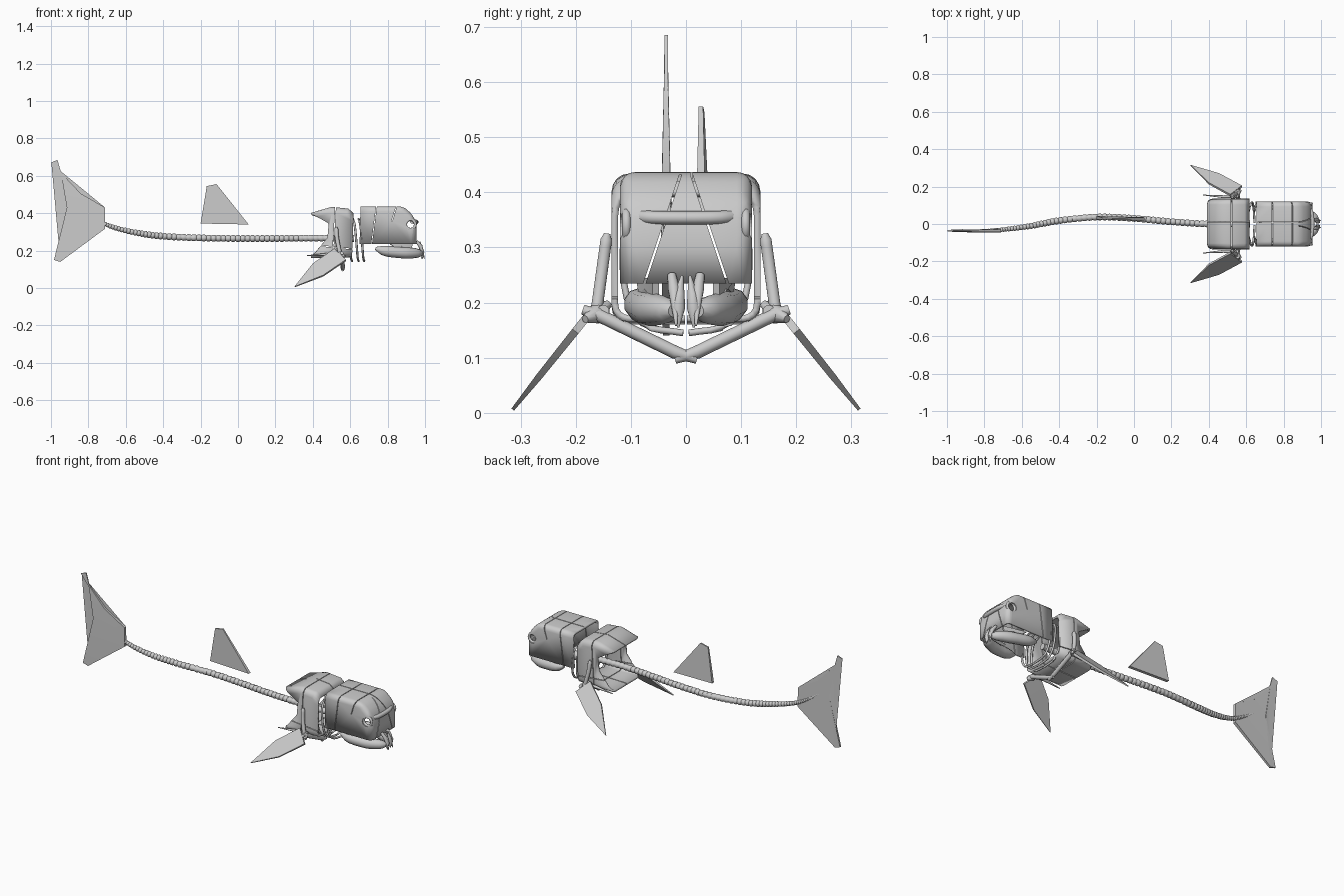
import bpy, bmesh, math
from mathutils import Vector, Matrix

if "Cube" in bpy.data.objects:
    bpy.data.objects.remove(bpy.data.objects["Cube"])


def finish(name, bm, smooth=35):
    bmesh.ops.recalc_face_normals(bm, faces=bm.faces)
    me = bpy.data.meshes.new(name)
    bm.to_mesh(me)
    bm.free()
    ob = bpy.data.objects.new(name, me)
    bpy.context.collection.objects.link(ob)
    bpy.ops.object.select_all(action='DESELECT')
    ob.select_set(True)
    bpy.context.view_layer.objects.active = ob
    bpy.ops.object.shade_smooth_by_angle(angle=math.radians(smooth))
    return ob


def tube(name, pts, radii, sides=10):
    """Loft of rings along a path, capped at both ends."""
    bm, rings = bmesh.new(), []
    pts = [Vector(p) for p in pts]
    for i, p in enumerate(pts):
        t = (pts[min(i + 1, len(pts) - 1)] - pts[max(i - 1, 0)]).normalized()
        ref = Vector((0, 1, 0)) if abs(t.y) < 0.8 else Vector((1, 0, 0))
        u = t.cross(ref).normalized()
        v = t.cross(u)
        rings.append([bm.verts.new(p + radii[i] * (u * math.cos(a) + v * math.sin(a)))
                      for a in (2 * math.pi * k / sides for k in range(sides))])
    for a, b in zip(rings, rings[1:]):
        for k in range(sides):
            bm.faces.new((a[k], a[(k + 1) % sides], b[(k + 1) % sides], b[k]))
    bm.faces.new(rings[0])
    bm.faces.new(rings[-1])
    return finish(name, bm, 60)


def spline(ctrl, n):
    """Catmull-Rom samples through control points."""
    c = [Vector(p) for p in ctrl]
    c = [2 * c[0] - c[1]] + c + [2 * c[-1] - c[-2]]
    out, m = [], len(c) - 3
    for i in range(n):
        s = i / (n - 1) * m
        k = min(int(s), m - 1)
        t = s - k
        a, b, d, e = c[k:k + 4]
        out.append(0.5 * (2 * b + (d - a) * t + (2 * a - 5 * b + 4 * d - e) * t * t
                          + (3 * b - a - 3 * d + e) * t ** 3))
    return out


def fin(name, pts, normal, thick):
    """Flat fin plate with a thickness for each corner."""
    bm, n = bmesh.new(), Vector(normal).normalized()
    a = [bm.verts.new(Vector(p) + n * h / 2) for p, h in zip(pts, thick)]
    b = [bm.verts.new(Vector(p) - n * h / 2) for p, h in zip(pts, thick)]
    bm.faces.new(a)
    bm.faces.new(b[::-1])
    for i in range(len(a)):
        j = (i + 1) % len(a)
        bm.faces.new((a[i], a[j], b[j], b[i]))
    bmesh.ops.triangulate(bm, faces=[f for f in bm.faces if len(f.verts) > 4])
    return finish(name, bm)


def shell(name, profile, half, radius, open_sides, bevel_all):
    """Side profile extruded across y, rounded, opened and thickened."""
    bm = bmesh.new()
    l = [bm.verts.new((x, -half, z)) for x, z in profile]
    r = [bm.verts.new((x, half, z)) for x, z in profile]
    bm.faces.new(l)
    bm.faces.new(r[::-1])
    removed = []
    for i in range(len(l)):
        j = (i + 1) % len(l)
        f = bm.faces.new((l[i], r[i], r[j], l[j]))
        if i in open_sides:
            removed.append(f)
    bmesh.ops.recalc_face_normals(bm, faces=bm.faces)
    bmesh.ops.delete(bm, geom=removed, context='FACES_ONLY')
    edges = [e for e in bm.edges if len(e.link_faces) == 2
             and (bevel_all or abs(e.verts[0].co.y - e.verts[1].co.y) < 1e-4)]
    bmesh.ops.bevel(bm, geom=edges, offset=radius, segments=4, profile=0.5, affect='EDGES')
    ob = finish(name, bm, 40)
    mod = ob.modifiers.new("thickness", 'SOLIDIFY')
    mod.thickness, mod.offset = 0.012, -1
    return ob


def cut(ob, cutters):
    """Subtract cutters, bake the result and drop the cutters."""
    for c in cutters:
        c.hide_render = True
        m = ob.modifiers.new("cut", 'BOOLEAN')
        m.operation, m.object, m.solver = 'DIFFERENCE', c, 'EXACT'
    dg = bpy.context.evaluated_depsgraph_get()
    me = bpy.data.meshes.new_from_object(ob.evaluated_get(dg))
    ob.modifiers.clear()
    ob.data = me
    for c in cutters:
        bpy.data.objects.remove(c)


def plank(loc, size, rot=(0, 0, 0)):
    bpy.ops.mesh.primitive_cube_add(size=1, location=loc, rotation=rot)
    bpy.context.object.scale = size
    bpy.context.view_layer.update()
    bpy.context.object.name = "seam_cutter"
    return bpy.context.object


# Head shield with plate seams and eye sockets
head = shell("head_shield", [(.65, .235), (.955, .235), (.955, .33), (.94, .385), (.885, .437), (.655, .437)],
             .12, .028, {0, 5}, True)
bpy.ops.mesh.primitive_cylinder_add(vertices=24, radius=.025, depth=.5, location=(.92, 0, .337),
                                    rotation=(math.pi / 2, 0, 0))
socket = bpy.context.object
cut(head, [socket, plank((.728, 0, .34), (.004, .5, .5), (0, .13, 0)),
           plank((.848, 0, .44), (.004, .5, .17), (0, .3, 0)),
           plank((.94, .042, .335), (.12, .004, .24), (.32, 0, 0)),
           plank((.94, -.042, .335), (.12, .004, .24), (-.32, 0, 0)),
           plank((.77, .01, .44), (.22, .004, .05))])

# Brow ridge
tube("brow_ridge", spline([(.93, -.092, .357), (.95, -.05, .354), (.951, .05, .354), (.93, .092, .357)], 12),
     [.012] * 12)

# Trunk shield with a swept dorsal plate
trunk = shell("trunk_shield", [(.39, .16), (.61, .165), (.618, .40), (.59, .425), (.50, .434), (.39, .402),
                               (.485, .345), (.478, .27)], .135, .032, {1, 5, 6, 7}, False)
cut(trunk, [plank((.515, 0, .32), (.004, .5, .5), (0, .06, 0)),
            plank((.5, .012, .43), (.4, .004, .1)), plank((.5, 0, .16), (.4, .004, .06)),
            plank((.55, 0, .215), (.3, .5, .004), (0, .1, 0))])

# Segmented backbone
N = 277
path = spline([(.62, 0, .265), (.4, 0, .267), (.2, .012, .265), (0, .03, .265), (-.2, .037, .268),
               (-.4, .018, .277), (-.55, -.01, .297), (-.68, -.028, .33), (-.77, -.034, .375), (-.85, -.036, .43)], N)
tube("backbone", path, [(1, .98, .76, .98)[i % 4] * (.018 - .012 * max(0, i / N - .6) / .4) for i in range(N)], 12)

# Tail and dorsal fins
tail = [(-.998, .672), (-.965, .685), (-.948, .625), (-.93, .60), (-.84, .505), (-.71, .43), (-.71, .318),
        (-.95, .14), (-.984, .15), (-.915, .43), (-.945, .605)]
fin("tail_fin", [(x, -.036, z) for x, z in tail], (0, 1, 0),
    [.006, .006, .006, .008, .012, .015, .018, .012, .01, .016, .008])
fin("dorsal_fin", [(-.2, .034, .345), (-.167, .029, .545), (-.115, .027, .556), (.057, .027, .34)],
    (0, 1, 0), [.018, .009, .008, .018])

for s, side in ((1, "left"), (-1, "right")):
    # Eye ring
    bpy.ops.mesh.primitive_torus_add(major_segments=24, minor_segments=8, major_radius=.026, minor_radius=.008,
                                     location=(.922, s * .108, .34), rotation=(math.pi / 2, 0, 0))
    bpy.context.object.name = side + "_eye_ring"
    bpy.ops.object.shade_smooth()
    # Shoulder bars and breast bar
    tube(side + "_shoulder_bar", spline([(.525, s * .143, .325), (.53, s * .152, .26), (.55, s * .165, .165)], 12),
         [.006] + [.011] * 10 + [.008])
    tube(side + "_breast_bar", [(.555, s * .187, .187), (.556, s * .16, .178), (.56, s * .02, .11),
                                (.56, s * -.02, .097)], [.009, .012, .012, .008])
    tube(side + "_shoulder_joint", [(.53, s * .14, .198), (.55, s * .165, .178), (.57, s * .183, .17)],
         [.007, .018, .007])
    # Side spine pointing back
    tube(side + "_side_spine", [(.56, s * .15, .185), (.48, s * .146, .18), (.37, s * .155, .174)],
         [.011, .008, .002])
    # Pectoral fin
    prof = [(.302, .006), (.40, .128), (.515, .207), (.577, .148), (.455, .065)]
    fin(side + "_pectoral_fin", [(x, s * (.175 + (.18 - z) * .8), z) for x, z in prof],
        (0, .78, s * .62), [.006, .012, .014, .014, .012])
    # Gill arches between the shields
    for x in (.60, .635, .665):
        tube(side + "_gill_arch", spline([(x - .02, s * .07, .37), (x - .01, s * .11, .33), (x, s * .11, .22),
                                         (x + .005, s * .075, .16), (x + .01, s * .005, .145)], 16), [.006] * 16, 8)
    # Lower jaw blade
    j = 12
    jaw = tube(side + "_lower_jaw", spline([(.735, s * .088, .212), (.79, s * .085, .198), (.88, s * .07, .189),
                                            (.94, s * .048, .187), (.982, s * .022, .185)], j),
               [.008, .017, .025, .029, .03, .03, .031, .03, .028, .026, .022, .012])
    # Upper biting plate
    fin(side + "_upper_tooth_plate", [(.80, s * .085, .245), (.935, s * .055, .245), (.925, s * .055, .205),
                                      (.88, s * .07, .225), (.84, s * .08, .215)], (.25, s, 0), [.012] * 5)
    # Front fangs
    tube(side + "_lower_fang", [(.985, s * .014, .155), (.983, s * .014, .19), (.978, s * .012, .215),
                                (.972, s * .007, .25)], [.002, .013, .01, .002])
    tube(side + "_upper_fang", [(.955, s * .026, .25), (.975, s * .022, .225), (.997, s * .018, .158)],
         [.008, .011, .002])
